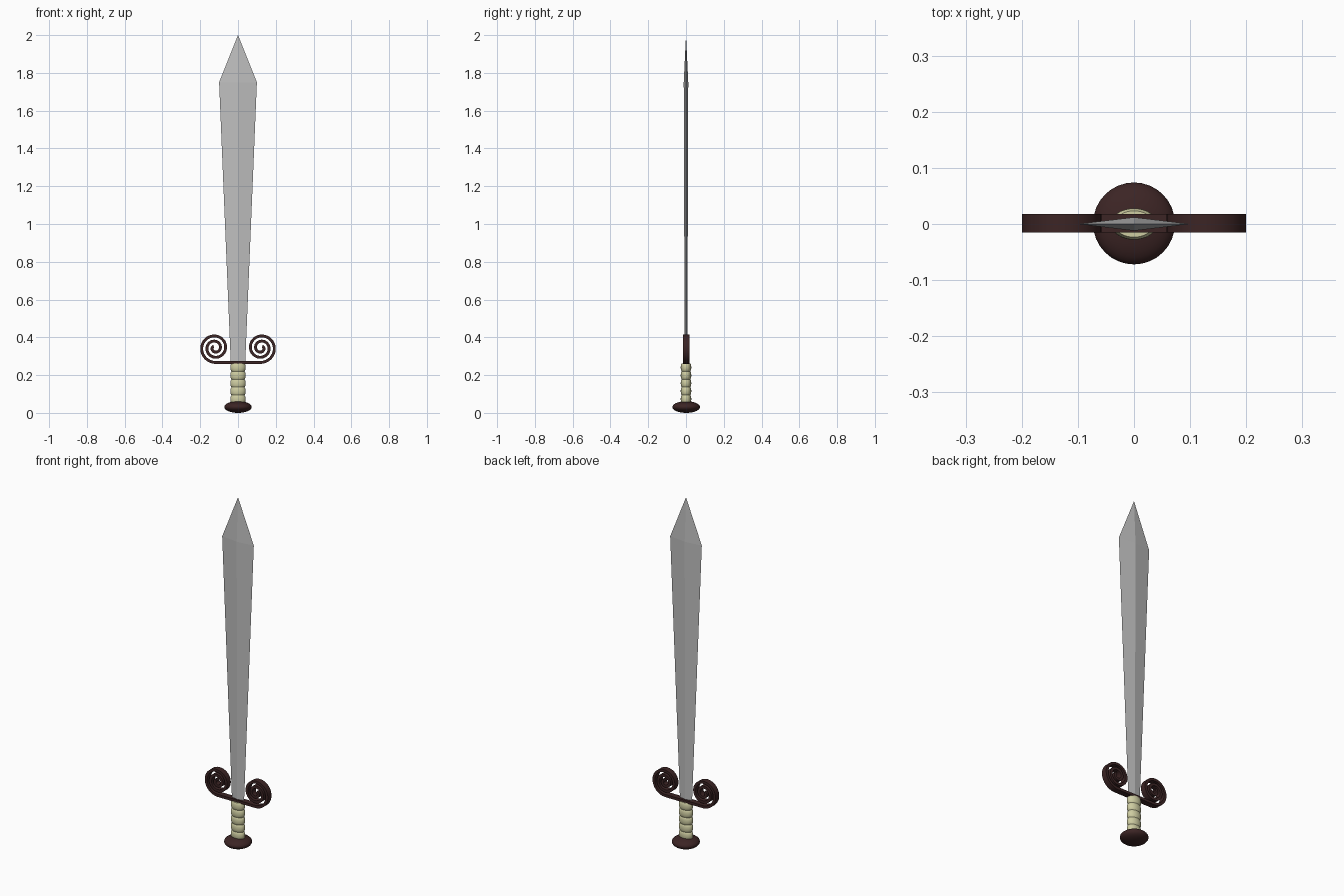
import bpy
import bmesh
from math import sin, cos, pi, tau
from mathutils import Vector

cube = bpy.data.objects.get("Cube")
if cube:
    bpy.data.objects.remove(cube)


def material(name, rgb):
    m = bpy.data.materials.new(name)
    m.use_nodes = True
    m.diffuse_color = (*rgb, 1)
    m.node_tree.nodes["Principled BSDF"].inputs["Base Color"].default_value = (*rgb, 1)
    return m


steel = material("steel grey", (0.52, 0.52, 0.52))
wood = material("dark brown", (0.045, 0.018, 0.018))
bone = material("pale cream", (0.62, 0.61, 0.36))


def finish(bm, name, mat, angle=None):
    bmesh.ops.recalc_face_normals(bm, faces=bm.faces)
    mesh = bpy.data.meshes.new(name)
    bm.to_mesh(mesh)
    bm.free()
    mesh.materials.append(mat)
    obj = bpy.data.objects.new(name, mesh)
    bpy.context.collection.objects.link(obj)
    if angle:
        bpy.ops.object.select_all(action="DESELECT")
        obj.select_set(True)
        bpy.context.view_layer.objects.active = obj
        bpy.ops.object.shade_smooth_by_angle(angle=angle)
    return obj


def loft(bm, rings):
    """Join equal rings of points into a closed solid."""
    rows = [[bm.verts.new(p) for p in ring] for ring in rings]
    n = len(rows[0])
    for a, b in zip(rows, rows[1:]):
        for i in range(n):
            j = (i + 1) % n
            bm.faces.new((a[i], a[j], b[j], b[i]))
    bm.faces.new(rows[0])
    bm.faces.new(rows[-1])
    return rows


# Blade: diamond section widening to the shoulder, then a point
bm = bmesh.new()
sections = [(0.26, 0.038, 0.007), (1.75, 0.1, 0.012), (2.0, 0.0005, 0.0005)]
rows = loft(bm, [[(w, 0, z), (0, t, z), (-w, 0, z), (0, -t, z)] for z, w, t in sections])
bmesh.ops.pointmerge(bm, verts=rows[-1], merge_co=(0, 0, 2))
finish(bm, "blade", steel)

# Guard: flat bar that curls up and inward into a scroll on each side
centre = Vector((0.122, 0, 0.344))
turns, steps = 2.4, 84
path = [Vector((0, 0, 0.267)), Vector((0.06, 0, 0.267))]
for i in range(steps + 1):
    t = turns * i / steps
    r = 0.077 - 0.0275 * t
    path.append(centre + r * Vector((sin(tau * t), 0, -cos(tau * t))))
rings = []
for i, p in enumerate(path):
    d = (path[min(i + 1, len(path) - 1)] - path[max(i - 1, 0)]).normalized()
    side = Vector((-d.z, 0, d.x)) * 0.0075
    rings.append([p + side * s + Vector((0, y, 0))
                  for s, y in ((1, -0.015), (1, 0.018), (-1, 0.018), (-1, -0.015))])
bm = bmesh.new()
rows = loft(bm, rings)
bm.faces.remove(next(f for f in bm.faces if all(v in f.verts for v in rows[0])))
guard = finish(bm, "guard", wood, pi / 6)
mirror = guard.modifiers.new("both sides", "MIRROR")
mirror.use_axis[0] = True

# Grip: oval stack of five rounded bands
bands, per_band, sides = 5, 8, 32
low, high = 0.052, 0.262
rings = []
for i in range(bands * per_band + 1):
    u = i / per_band
    z = low + (high - low) * u / bands
    k = 0.84 + 0.16 * sin(pi * (u % 1)) ** 0.6
    rings.append([(0.041 * k * cos(tau * j / sides), 0.028 * k * sin(tau * j / sides), z)
                  for j in range(sides)])
bm = bmesh.new()
loft(bm, rings)
finish(bm, "grip", bone, pi / 4)

# Pommel: flattened ball
bm = bmesh.new()
bmesh.ops.create_uvsphere(bm, u_segments=32, v_segments=16, radius=1)
bmesh.ops.scale(bm, vec=(0.073, 0.073, 0.031), verts=bm.verts)
bmesh.ops.translate(bm, vec=(0, 0.001, 0.031), verts=bm.verts)
finish(bm, "pommel", wood, pi / 4)
